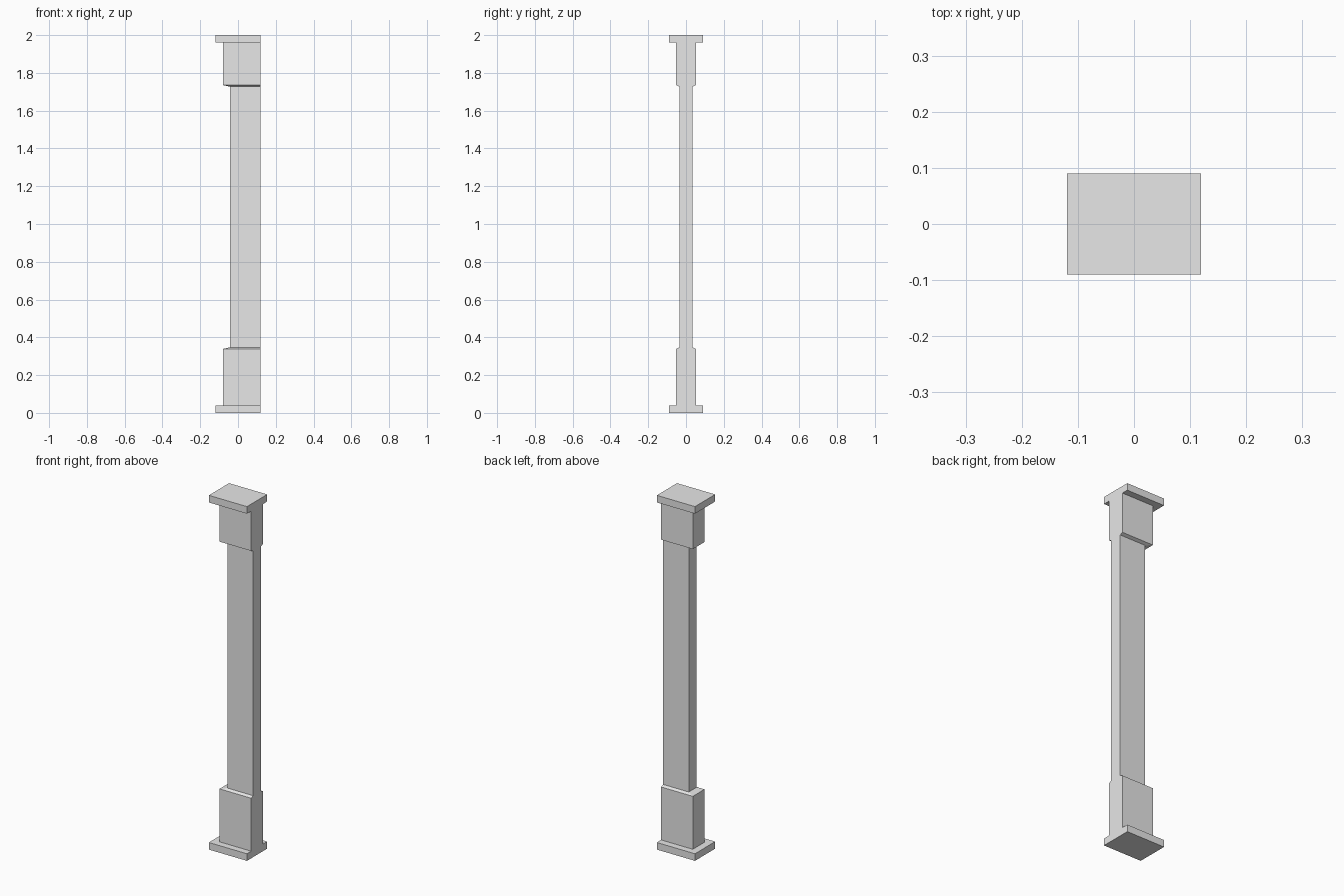
import bpy
import bmesh

cube = bpy.data.objects.get("Cube")
if cube:
    bpy.data.objects.remove(cube, do_unlink=True)

grey = bpy.data.materials.new("plain grey")
grey.use_nodes = True
colour = (0.8, 0.8, 0.8, 1)
grey.diffuse_color = colour
grey.node_tree.nodes["Principled BSDF"].inputs["Base Color"].default_value = colour

# Every section shares one flush plane on the left (+x) side
FLUSH = 0.119
PLATE = (-0.119, 0.09)    # right edge, half depth
BLOCK = (-0.079, 0.052)
SHAFT = (-0.042, 0.035)

# Sections from bottom to top: base plate, block, bevel, shaft, bevel, block, cap
sections = [
    (0, PLATE), (0.04, PLATE),
    (0.04, BLOCK), (0.339, BLOCK),
    (0.347, SHAFT), (1.727, SHAFT),
    (1.735, BLOCK), (1.96, BLOCK),
    (1.96, PLATE), (2, PLATE),
]

bm = bmesh.new()
rings = []
for z, (right, depth) in sections:
    corners = [(right, -depth), (FLUSH, -depth), (FLUSH, depth), (right, depth)]
    rings.append([bm.verts.new((x, y, z)) for x, y in corners])

# Skin between neighbouring sections, then close both ends
for low, high in zip(rings, rings[1:]):
    for i in range(4):
        j = (i + 1) % 4
        # Steps have no width on the flush side
        if i == 1 and low[i].co.z == high[i].co.z:
            continue
        bm.faces.new((low[i], low[j], high[j], high[i]))
bm.faces.new(rings[0][::-1])
bm.faces.new(rings[-1])
bmesh.ops.remove_doubles(bm, verts=bm.verts, dist=0.0001)
bmesh.ops.recalc_face_normals(bm, faces=bm.faces)

mesh = bpy.data.meshes.new("half_column")
bm.to_mesh(mesh)
bm.free()
mesh.materials.append(grey)
column = bpy.data.objects.new("half_column", mesh)
bpy.context.collection.objects.link(column)
